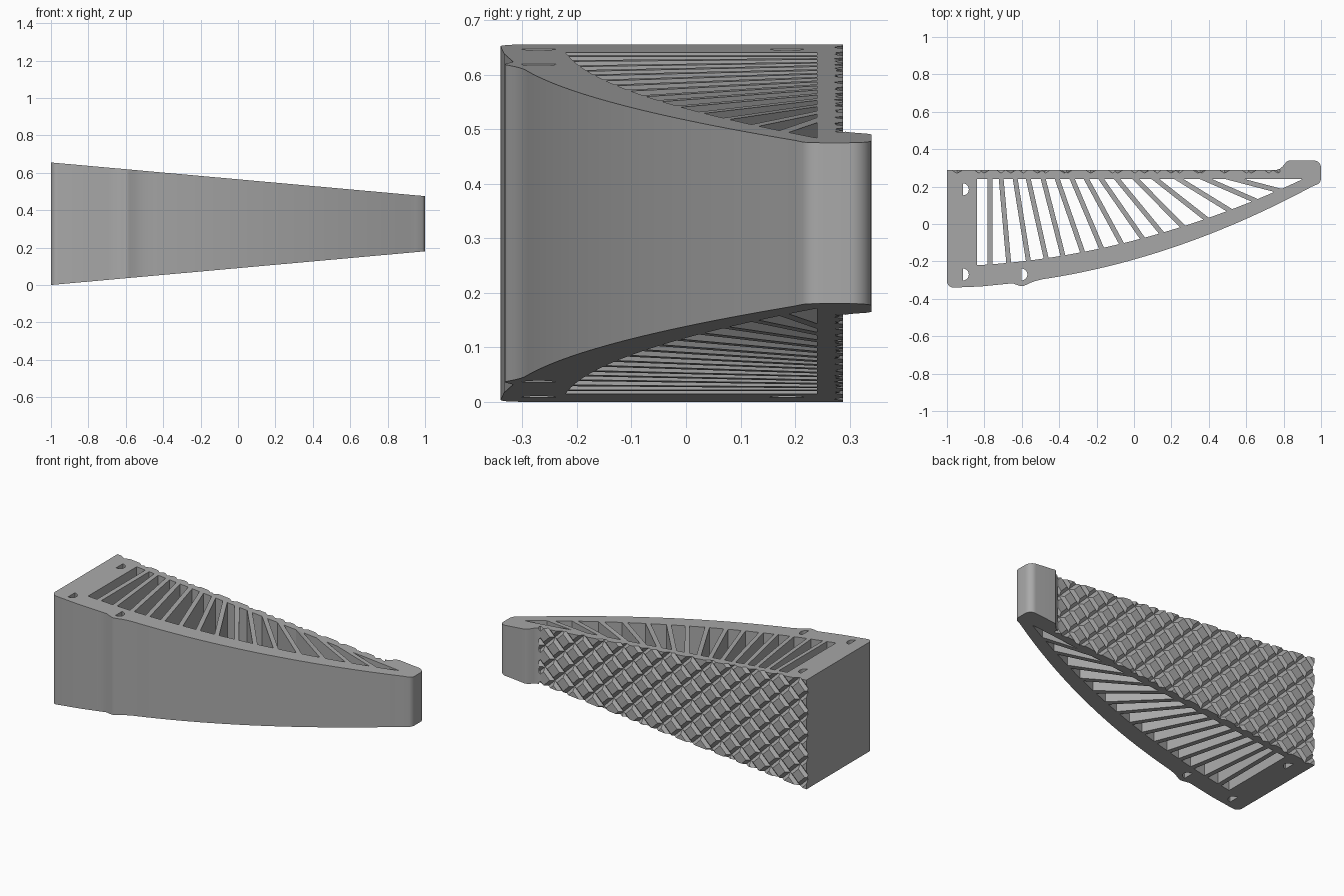
import bpy, bmesh, math
from mathutils import Vector
from mathutils.geometry import tessellate_polygon

if "Cube" in bpy.data.objects:
    bpy.data.objects.remove(bpy.data.objects["Cube"])

MID, BACK, WINDOW_TOP = 0.3275, 0.288, 0.24
BAR = 0.026                      # rib thickness
PITCH, DEPTH, HALF = 0.13, 0.016, 0.017   # grip grooves

grey = bpy.data.materials.new("plain_grey")
grey.use_nodes = True
grey.diffuse_color = (0.4, 0.4, 0.4, 1)
grey.node_tree.nodes["Principled BSDF"].inputs["Base Color"].default_value = grey.diffuse_color


def outer(x):
    return -0.19 + 0.2815 * x + 0.135 * x * x


def inner(x):
    return -0.088 + 0.257 * x + 0.118 * x * x


def arc(cx, cy, r, a0, a1, n=8):
    angles = [math.radians(a0 + (a1 - a0) * i / n) for i in range(n + 1)]
    return [(cx + r * math.cos(a), cy + r * math.sin(a)) for a in angles]


def span(a, b, n):
    return [a + (b - a) * i / n for i in range(n + 1)]


def make_object(name, bm):
    mesh = bpy.data.meshes.new(name)
    bm.to_mesh(mesh)
    bm.free()
    mesh.materials.append(grey)
    obj = bpy.data.objects.new(name, mesh)
    bpy.context.collection.objects.link(obj)
    return obj


# Outer outline: rounded heel, knuckle bump, bowed front, rounded tip, raised boss
outline = arc(-0.965, -0.305, 0.035, 180, 270)
outline += [(-0.82, -0.334), (-0.7, -0.322), (-0.65, -0.317)]
outline += arc(-0.6, -0.292, 0.04, 245, 300, 5)
outline += [(-0.55, -0.313), (-0.525, -0.304)]
outline += [(x, outer(x)) for x in span(-0.49, 0.95, 36)]
outline += arc(0.96, 0.245, 0.04, -50, 0, 5)
outline += arc(0.96, 0.3, 0.04, 0, 90)
outline += [(0.83, 0.34)]
outline += [(0.815, 0.332), (0.795, 0.308), (0.78, 0.295), (0.76, BACK), (-1, BACK)]

# Ribs: (x at the grip wall, x at the bowed wall)
ribs = [(-0.77, -0.77), (-0.71, -0.67), (-0.635, -0.565), (-0.565, -0.47),
        (-0.485, -0.38), (-0.41, -0.275), (-0.33, -0.174), (-0.254, -0.067),
        (-0.175, 0.045), (-0.09, 0.147), (0.01, 0.26), (0.115, 0.385),
        (0.24, 0.51), (0.385, 0.645), (0.54, 0.77)]


def rib_edge(top, bottom, side):
    # End points of one side of a rib
    slope = (bottom - top) / (WINDOW_TOP - inner(bottom))
    start = top + side * BAR / 2 * math.hypot(1, slope)
    lo, hi = -1.0, WINDOW_TOP
    for _ in range(40):
        y = (lo + hi) / 2
        if y > inner(start + slope * (WINDOW_TOP - y)):
            hi = y
        else:
            lo = y
    return start, start + slope * (WINDOW_TOP - hi)


# Cells between the ribs
lefts = [(-0.84, -0.84)] + [rib_edge(t, b, 1) for t, b in ribs]
rights = [rib_edge(t, b, -1) for t, b in ribs] + [(0.9, 0.89)]
loops = [outline]
for (t0, b0), (t1, b1) in zip(lefts, rights):
    loops.append([(t0, WINDOW_TOP)] + [(x, inner(x)) for x in span(b0, b1, 3)] + [(t1, WINDOW_TOP)])

# D-shaped pin holes
for cx, cy in [(-0.915, 0.185), (-0.915, -0.27), (-0.602, -0.27)]:
    loops.append(arc(cx, cy, 0.032, -90, 90, 10))

# Finger body: fill, extrude and taper towards the tip
points = [Vector((x, y, 0)) for loop in loops for x, y in loop]
bm = bmesh.new()
verts = [bm.verts.new(p) for p in points]
for tri in tessellate_polygon([[Vector((x, y, 0)) for x, y in loop] for loop in loops]):
    bm.faces.new([verts[i] for i in tri])
new = bmesh.ops.extrude_face_region(bm, geom=bm.faces[:])["geom"]
upper = {v for v in new if isinstance(v, bmesh.types.BMVert)}
for v in bm.verts:
    half_height = MID - 0.09 * (v.co.x + 1)
    v.co.z = MID + (half_height if v in upper else -half_height)
bmesh.ops.recalc_face_normals(bm, faces=bm.faces[:])
body = make_object("gripper_finger", bm)

# Crossed diagonal V grooves on the grip wall
for sign in (1, -1):
    bm = bmesh.new()
    across = Vector((1, 0, -sign)).normalized()
    for k in range(20):
        xc = -1.272 + PITCH * k
        x0, x1 = xc - 0.36, min(xc + 0.36, 0.775)
        if x1 - x0 < 0.05:
            continue
        rings = []
        for x in (x0, x1):
            base = Vector((x, BACK, MID + sign * (x - xc)))
            lift = 0.004
            wide = HALF * (1 + lift / DEPTH)
            rings.append([bm.verts.new(base + across * w + Vector((0, d, 0)))
                          for w, d in ((-wide, lift), (wide, lift), (0, -DEPTH))])
        a, b = rings
        bm.faces.new(a)
        bm.faces.new(b[::-1])
        for i in range(3):
            j = (i + 1) % 3
            bm.faces.new((a[j], a[i], b[i], b[j]))
    bmesh.ops.recalc_face_normals(bm, faces=bm.faces[:])
    cutter = make_object("groove_cutter", bm)
    cutter.hide_render = True
    cutter.hide_set(True)
    mod = body.modifiers.new("grooves", 'BOOLEAN')
    mod.operation, mod.solver, mod.object = 'DIFFERENCE', 'EXACT', cutter

# Apply the cuts and smooth the curved walls
bpy.context.view_layer.update()
cut = bpy.data.meshes.new_from_object(body.evaluated_get(bpy.context.evaluated_depsgraph_get()))
body.modifiers.clear()
body.data = cut
for obj in [o for o in bpy.data.objects if o.name.startswith("groove_cutter")]:
    bpy.data.objects.remove(obj)
bpy.ops.object.select_all(action='DESELECT')
body.select_set(True)
bpy.context.view_layer.objects.active = body
bpy.ops.object.shade_smooth_by_angle(angle=math.radians(25))
